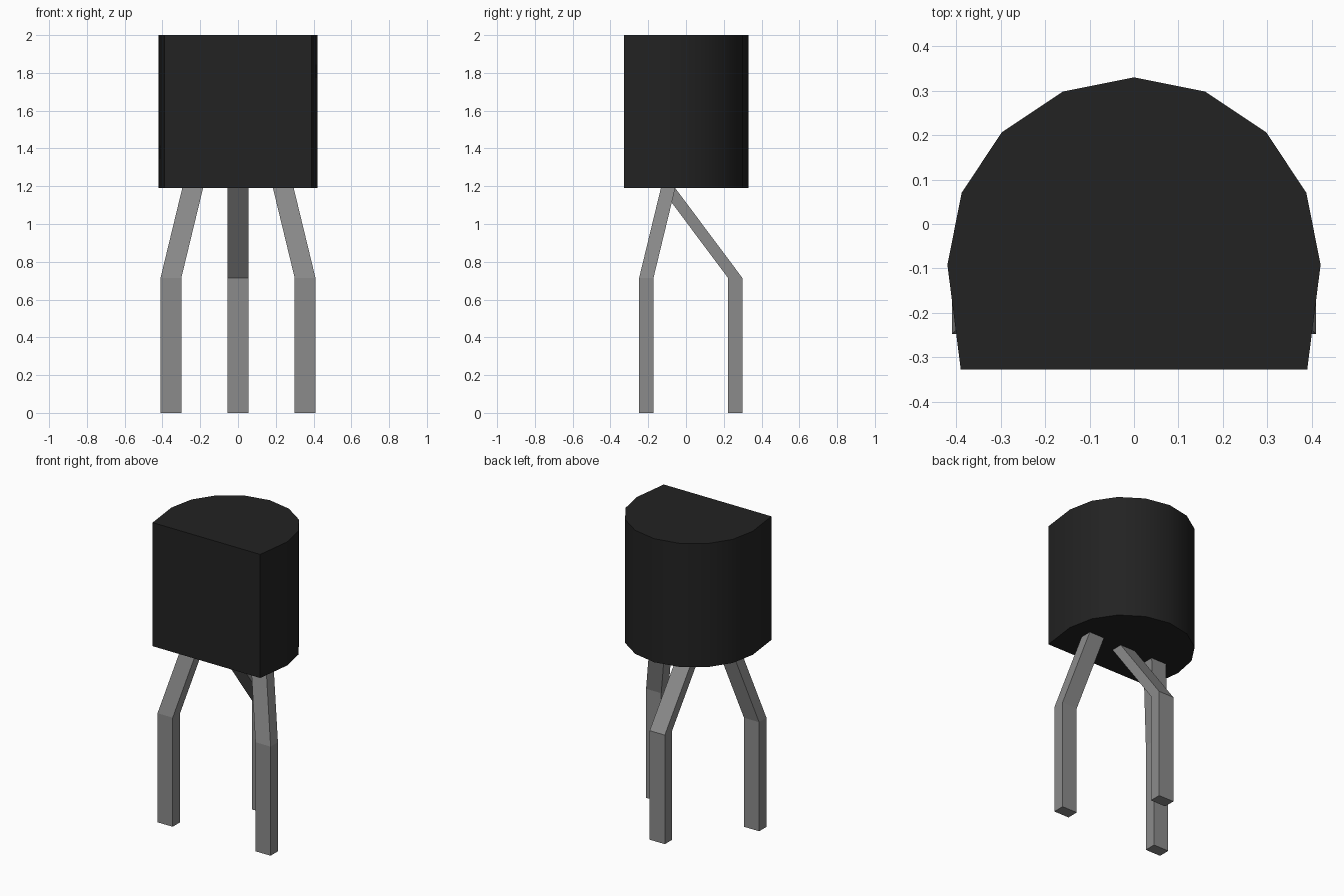
import bpy, bmesh, math

cube = bpy.data.objects.get("Cube")
if cube:
    bpy.data.objects.remove(cube, do_unlink=True)


def material(name, grey, roughness):
    mat = bpy.data.materials.new(name)
    mat.use_nodes = True
    colour = (grey, grey, grey, 1)
    mat.diffuse_color = colour
    bsdf = mat.node_tree.nodes["Principled BSDF"]
    bsdf.inputs["Base Color"].default_value = colour
    bsdf.inputs["Roughness"].default_value = roughness
    return mat


def loft(name, rings, mat):
    """Join a stack of matching rings into one closed solid."""
    bm = bmesh.new()
    loops = [[bm.verts.new(p) for p in ring] for ring in rings]
    n = len(loops[0])
    bm.faces.new(loops[0][::-1])
    bm.faces.new(loops[-1])
    for low, high in zip(loops, loops[1:]):
        for i in range(n):
            j = (i + 1) % n
            bm.faces.new((low[i], low[j], high[j], high[i]))
    bmesh.ops.recalc_face_normals(bm, faces=bm.faces)
    mesh = bpy.data.meshes.new(name)
    bm.to_mesh(mesh)
    bm.free()
    mesh.materials.append(mat)
    obj = bpy.data.objects.new(name, mesh)
    bpy.context.collection.objects.link(obj)
    return obj


black = material("black plastic", 0.016, 0.6)
metal = material("grey metal", 0.26, 0.5)

BODY_BOTTOM, BODY_TOP, BEND = 1.19, 2.0, 0.715

# Body: flat front, rounded back
half = [(0.39, -0.327), (0.42, -0.092), (0.388, 0.07), (0.298, 0.206), (0.16, 0.298)]
outline = half + [(0, 0.33)] + [(-x, y) for x, y in reversed(half)]
body = loft("body", [[(x, y, z) for x, y in outline] for z in (BODY_BOTTOM, BODY_TOP)], black)
bpy.ops.object.select_all(action="DESELECT")
body.select_set(True)
bpy.context.view_layer.objects.active = body
bpy.ops.object.shade_smooth_by_angle(angle=math.radians(35))


# Legs: straight below the bend, slanting in to the body above it
def leg(name, foot, root):
    path = [(*foot, 0), (*foot, BEND), (*root, BODY_BOTTOM)]
    corners = [(-0.055, -0.038), (0.055, -0.038), (0.055, 0.038), (-0.055, 0.038)]
    loft(name, [[(x + dx, y + dy, z) for dx, dy in corners] for x, y, z in path], metal)


for side, sign in (("left", 1), ("right", -1)):
    leg(side + "_leg", (sign * 0.355, -0.21), (sign * 0.24, -0.095))
leg("middle_leg", (0, 0.26), (0, -0.095))
